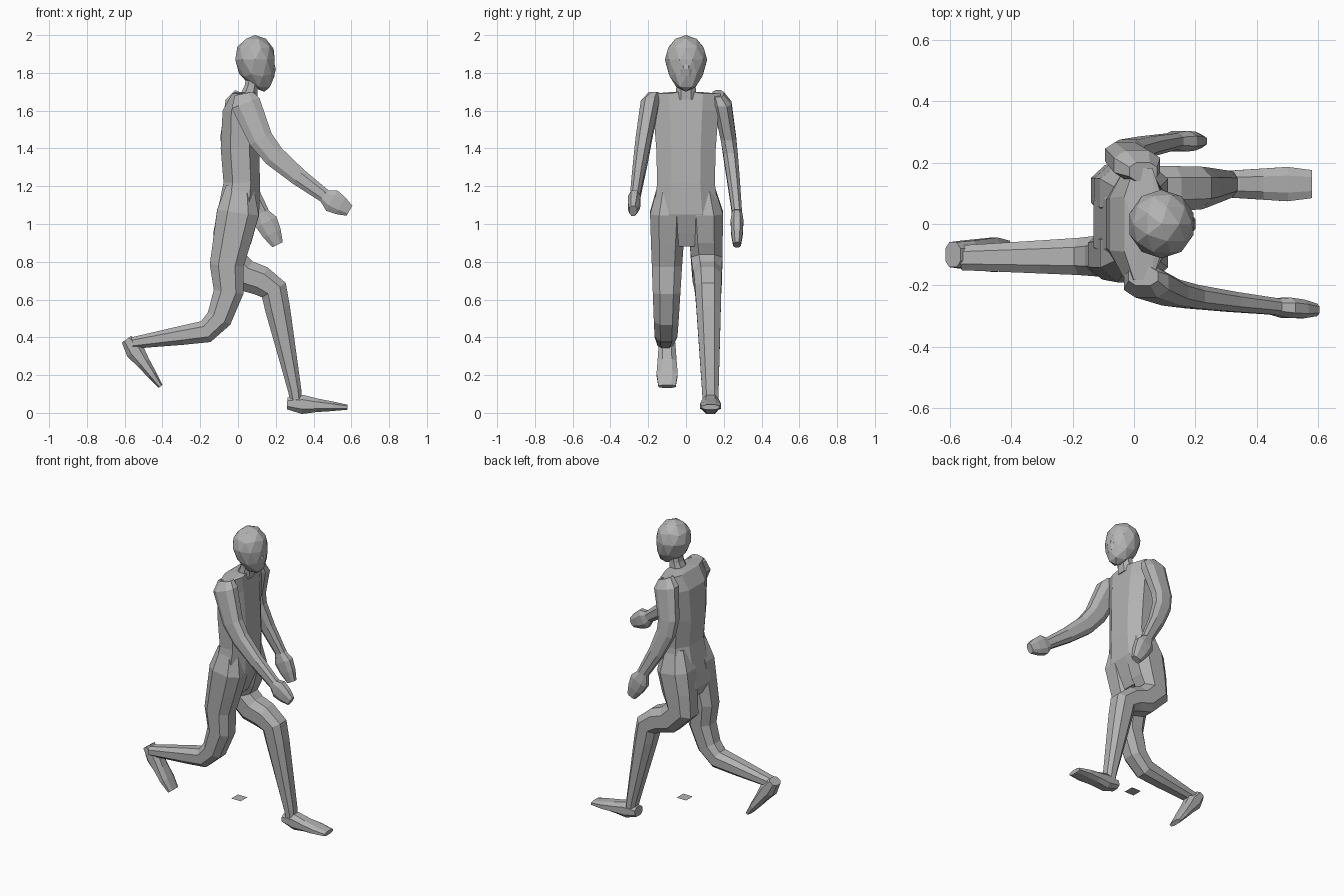
import bpy, bmesh, math
from mathutils import Vector

cube = bpy.data.objects.get("Cube")
if cube:
    bpy.data.objects.remove(cube)

grey = bpy.data.materials.new("plain_grey")
grey.use_nodes = True
grey.diffuse_color = (0.45, 0.45, 0.45, 1)
grey.node_tree.nodes["Principled BSDF"].inputs["Base Color"].default_value = grey.diffuse_color


def finish(name, bm):
    """Turn a bmesh into a flat-shaded grey object."""
    bmesh.ops.recalc_face_normals(bm, faces=bm.faces)
    mesh = bpy.data.meshes.new(name)
    bm.to_mesh(mesh)
    bm.free()
    mesh.materials.append(grey)
    bpy.context.collection.objects.link(bpy.data.objects.new(name, mesh))


def soft_power(value, power=0.8):
    """Square off a sine or cosine slightly, keeping its sign."""
    return math.copysign(abs(value) ** power, value)


def loft(name, centres, depths, widths, level=False, sides=8):
    """Skin rings along a path; rings stay horizontal if level, else follow its bend."""
    bm = bmesh.new()
    rings = []
    last = len(centres) - 1
    for i, (centre, depth, width) in enumerate(zip(centres, depths, widths)):
        along = centres[min(i + 1, last)] - centres[max(i - 1, 0)]
        front = Vector((1, 0, 0)) if level else Vector((-along.z, 0, along.x)).normalized()
        ring = []
        for k in range(sides):
            angle = math.tau * (k + 0.5) / sides
            reach = 1 / math.cos(math.pi / sides)
            offset = front * depth * reach * soft_power(math.cos(angle))
            offset.y += width * reach * soft_power(math.sin(angle))
            ring.append(bm.verts.new(centre + offset))
        rings.append(ring)
    for upper, lower in zip(rings, rings[1:]):
        for k in range(sides):
            j = (k + 1) % sides
            bm.faces.new((upper[k], upper[j], lower[j], lower[k]))
    bm.faces.new(rings[0])
    bm.faces.new(rings[-1])
    finish(name, bm)


def blend(start_and_end, fraction):
    start, end = start_and_end
    return start + (end - start) * fraction


def limb(name, path, side, depth, width, root=0.6):
    """Taper along an xz path, drifting sideways; the root ring shrinks into the body."""
    points = [Vector((x, 0, z)) for x, z in path]
    travelled = [0]
    for previous, point in zip(points, points[1:]):
        travelled.append(travelled[-1] + (point - previous).length)
    fractions = [distance / travelled[-1] for distance in travelled]
    for point, fraction in zip(points, fractions):
        point.y = blend(side, fraction ** 0.6)
    depths = [blend(depth, f) for f in fractions]
    widths = [blend(width, f) for f in fractions]
    depths[0] *= root
    widths[0] *= root
    loft(name, points, depths, widths)


def extremity(name, start, end, thickness, breadth):
    """Hand or foot: rings spaced evenly from the joint to the tip."""
    start, end = Vector(start), Vector(end)
    steps = len(thickness) - 1
    centres = [start.lerp(end, i / steps) for i in range(steps + 1)]
    loft(name, centres, thickness, breadth)


def trunk_part(name, stations):
    """Upright part from (x, z, half depth, half width) levels."""
    centres = [Vector((x, 0, z)) for x, z, depth, width in stations]
    loft(name, centres, [s[2] for s in stations], [s[3] for s in stations], level=True)


# Torso and neck
trunk_part("torso", [
    (0.04, 1.7, 0.05, 0.06), (0.03, 1.69, 0.06, 0.18), (0.01, 1.6, 0.09, 0.17),
    (0.01, 1.4, 0.1, 0.155), (0.02, 1.22, 0.095, 0.15), (0, 1.05, 0.11, 0.17),
    (-0.03, 0.95, 0.1, 0.15), (-0.03, 0.88, 0.07, 0.08)])
trunk_part("neck", [(0.05, 1.66, 0.05, 0.055), (0.07, 1.73, 0.035, 0.05), (0.09, 1.8, 0.04, 0.05)])

# Head narrows and leans forward towards the chin
bm = bmesh.new()
bmesh.ops.create_icosphere(bm, subdivisions=2, radius=1)
for vert in bm.verts:
    low = max(0, -vert.co.z)
    narrowing = 1 - 0.1 * low
    vert.co = (0.09 + 0.05 * low * low + 0.11 * narrowing * vert.co.x,
               0.112 * narrowing * vert.co.y,
               1.87 + (0.17 if low else 0.13) * vert.co.z)
finish("head", bm)
trunk_part("nose", [(0.17, 1.86, 0.02, 0.02), (0.18, 1.82, 0.02, 0.03), (0.17, 1.78, 0.02, 0.03)])

# Arms: the right one reaches forward, the left one swings past the hip
arm_depth, arm_width = (0.08, 0.035), (0.05, 0.026)
limb("right_arm", [(0.03, 1.69), (0.04, 1.64), (0.12, 1.45), (0.19, 1.36), (0.32, 1.25), (0.47, 1.14)],
     side=(-0.17, -0.27), depth=arm_depth, width=arm_width)
limb("left_arm", [(0.03, 1.69), (0.01, 1.64), (-0.03, 1.45), (-0.02, 1.36), (0.04, 1.22), (0.13, 1.06)],
     side=(0.17, 0.27), depth=arm_depth, width=arm_width)

# Hands
palm_depth, palm_width = (0.03, 0.06, 0.05, 0.03), (0.025, 0.033, 0.03, 0.02)
extremity("right_hand", (0.45, -0.27, 1.15), (0.59, -0.28, 1.07), palm_depth, palm_width)
extremity("left_hand", (0.12, 0.27, 1.07), (0.21, 0.27, 0.89), palm_depth, palm_width)

# Legs: the right one trails with a bent knee, the left one strides ahead
leg_depth, leg_width = (0.12, 0.03), (0.1, 0.04)
limb("right_leg", [(0.01, 1.2), (0, 1.06), (-0.03, 0.92), (-0.06, 0.78), (-0.05, 0.64), (-0.1, 0.5),
                   (-0.17, 0.43), (-0.3, 0.41), (-0.56, 0.37)],
     side=(-0.09, -0.11), depth=leg_depth, width=leg_width)
limb("left_leg", [(0.01, 1.2), (0, 1.06), (-0.03, 0.92), (-0.05, 0.81), (0.03, 0.73), (0.12, 0.7),
                  (0.19, 0.65), (0.21, 0.55), (0.3, 0.12), (0.31, 0.05)],
     side=(0.09, 0.13), depth=leg_depth, width=leg_width)

# Feet, from heel to toe
foot_depth, foot_width = (0.03, 0.05, 0.035, 0.025, 0.013), (0.04, 0.045, 0.05, 0.055, 0.045)
extremity("right_foot", (-0.59, -0.1, 0.39), (-0.41, -0.1, 0.14), foot_depth, foot_width)
extremity("left_foot", (0.26, 0.13, 0.05), (0.58, 0.13, 0.03), foot_depth, foot_width)

# Small flat plate floating between the feet
bm = bmesh.new()
bmesh.ops.create_grid(bm, x_segments=1, y_segments=1, size=0.035)
bmesh.ops.translate(bm, verts=bm.verts, vec=(0.01, 0, 0.16))
finish("floating_plate", bm)
